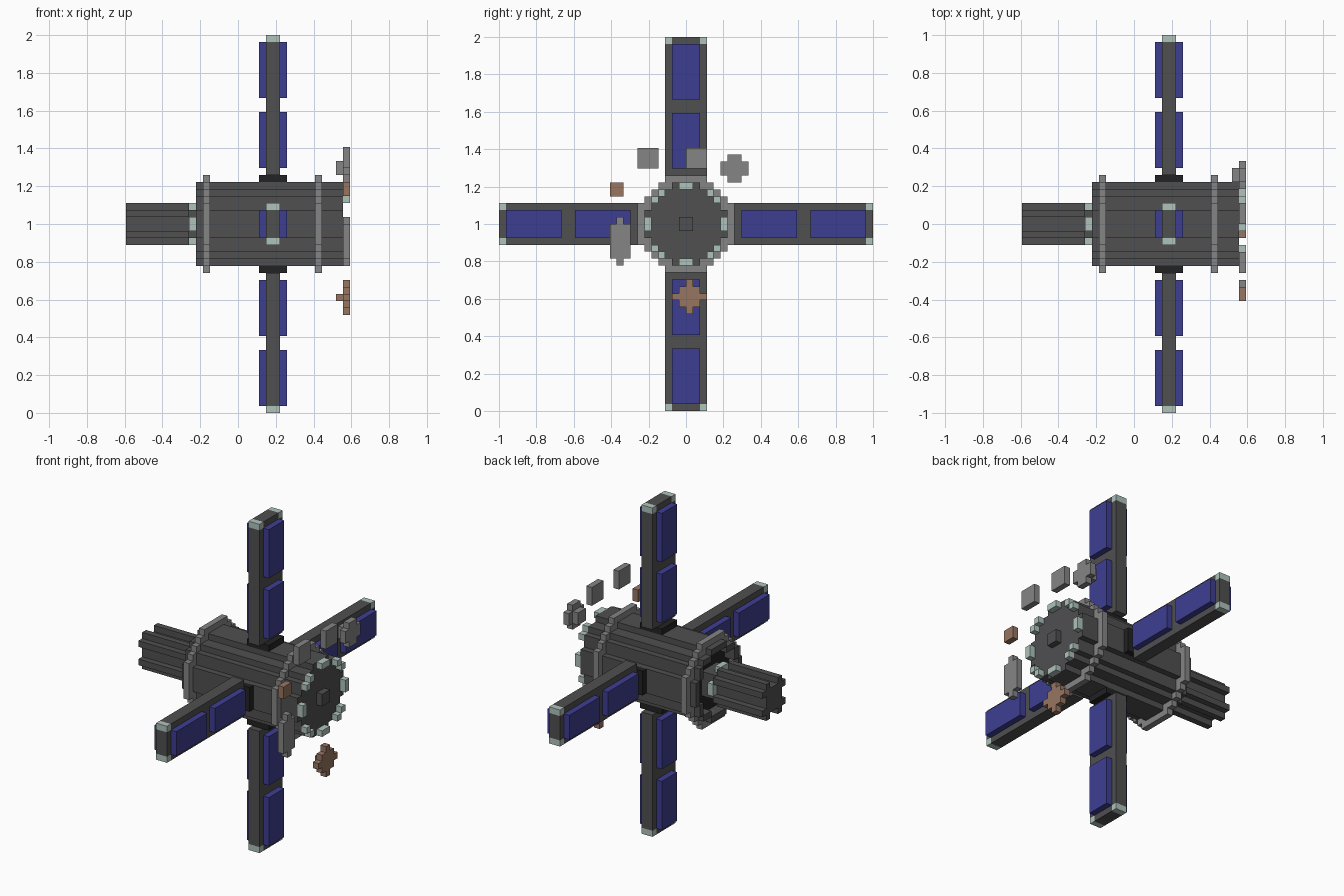
import bpy, bmesh, math
from mathutils import Matrix

U = 1 / 27          # one block
LIFT = Matrix.Translation((0, 0, 1))

if "Cube" in bpy.data.objects:
    bpy.data.objects.remove(bpy.data.objects["Cube"])


def material(name, r, g, b):
    m = bpy.data.materials.new(name)
    m.use_nodes = True
    m.diffuse_color = (r, g, b, 1)
    m.node_tree.nodes["Principled BSDF"].inputs["Base Color"].default_value = (r, g, b, 1)
    return m


HULL = material("dark grey hull", 0.08, 0.08, 0.083)
BLACK = material("black", 0.016, 0.016, 0.016)
BLUE = material("solar blue", 0.048, 0.048, 0.29)
PALE = material("pale green", 0.43, 0.55, 0.50)
GREY = material("mid grey", 0.23, 0.235, 0.23)
BROWN = material("rust brown", 0.31, 0.18, 0.12)


def finish(name, bm, mat, turn=0):
    bmesh.ops.transform(bm, verts=bm.verts,
                        matrix=LIFT @ Matrix.Rotation(turn * math.pi / 2, 4, 'X') @ Matrix.Scale(U, 4))
    bmesh.ops.recalc_face_normals(bm, faces=bm.faces)
    me = bpy.data.meshes.new(name)
    bm.to_mesh(me)
    bm.free()
    me.materials.append(mat)
    ob = bpy.data.objects.new(name, me)
    bpy.context.collection.objects.link(ob)
    return ob


def box(name, mat, x, y, z, turn=0):
    """Box between block limits, turned in quarter turns about the long axis."""
    bm = bmesh.new()
    bmesh.ops.create_cube(bm, size=1)
    for v in bm.verts:
        v.co = [lim[0] if c < 0 else lim[1] for c, lim in zip(v.co, (x, y, z))]
    return finish(name, bm, mat, turn)


def prism(name, mat, x0, x1, inside):
    """Extrude every (y, z) block whose centre passes the rule, skinning the outside only."""
    span = range(-14, 14)
    cells = {(i, j) for i in span for j in span if inside(i + .5, j + .5)}
    bm = bmesh.new()

    def quad(*pts):
        bm.faces.new([bm.verts.new(p) for p in pts])

    for i, j in cells:
        corners = [(i, j), (i + 1, j), (i + 1, j + 1), (i, j + 1)]
        for x in (x0, x1):
            quad(*[(x, *c) for c in corners])
        for k, (di, dj) in enumerate(((0, -1), (1, 0), (0, 1), (-1, 0))):
            if (i + di, j + dj) not in cells:
                a, b = corners[k], corners[(k + 1) % 4]
                quad((x0, *a), (x1, *a), (x1, *b), (x0, *b))
    bmesh.ops.remove_doubles(bm, verts=bm.verts, dist=0.001)
    bmesh.ops.recalc_face_normals(bm, faces=bm.faces)
    bmesh.ops.dissolve_limit(bm, angle_limit=0.01, verts=bm.verts, edges=bm.edges)
    return finish(name, bm, mat)


def disc(r):
    return lambda y, z: y * y + z * z <= r * r


def ring(outer, inner):
    return lambda y, z: inner * inner < y * y + z * z <= outer * outer


# Main body with recessed rear
prism("body", HULL, -4, 15, disc(6))
prism("rear_rim", HULL, -6, -4, ring(6, 5))
prism("rear_recess_floor", BLACK, -4.2, -4, disc(5))
for name, x in (("rear_band", -5), ("front_band", 11)):
    prism(name, GREY, x, x + 1, ring(7, 5.5))

# Nose: hub and ring of lights
box("nose_hub", HULL, (15, 16), (-1, 1), (-1, 1))
prism("nose_lights", PALE, 15, 16,
      lambda y, z: {abs(y), abs(z)} in ({5.5, .5}, {4.5, 3.5}))

# Rear boom, fluted along its four sides
prism("boom", HULL, -16, -7,
      lambda y, z: disc(3)(y, z) and {abs(y), abs(z)} != {2.5, .5})
prism("boom_core", HULL, -7, -4, lambda y, z: max(abs(y), abs(z)) < 2)
prism("boom_lights", PALE, -7, -6, lambda y, z: {abs(y), abs(z)} == {2.5, .5})

# Four solar arms
for k, side in enumerate(("top", "back", "bottom", "front")):
    turn = -k
    box(side + "_collar", BLACK, (3, 7), (-2, 2), (5.9, 7), turn)
    box(side + "_arm", HULL, (4, 6), (-3, 3), (7, 26), turn)
    box(side + "_arm_end", HULL, (4, 6), (-2, 2), (26, 27), turn)
    for y in (-3, 2):
        box(side + "_tip_light", PALE, (4, 6), (y, y + 1), (26, 27), turn)
    for z in (8, 18):
        for x in (3, 6):
            box(side + "_solar_panel", BLUE, (x, x + 1), (-2, 2), (z, z + 8), turn)

# Floating fragments ahead of the nose
for y in (-7, 0):
    box("grey_block", GREY, (15, 16), (y, y + 3), (8, 11))
prism("grey_cross", GREY, 15, 16,
      lambda y, z: abs(y - 7) < 2 and abs(z - 8) < 2 and abs(y - 7) + abs(z - 8) < 3)
box("grey_cross_back", GREY, (14, 15), (6, 8), (7, 9))
prism("grey_slab", GREY, 15, 16,
      lambda y, z: abs(y + 9.5) < 2 and abs(z + 2.5) < 3 or y == -9.5 and abs(z + 2.5) < 4)
box("brown_block", BROWN, (15, 16), (-11, -9), (4, 6))
prism("brown_star", BROWN, 15, 16,
      lambda y, z: max(abs(y - .5), abs(z + 10.5)) < 2
      or min(abs(y - .5), abs(z + 10.5)) == 0 and max(abs(y - .5), abs(z + 10.5)) < 3)
box("brown_star_back", BROWN, (14, 15), (0, 1), (-11, -10))
